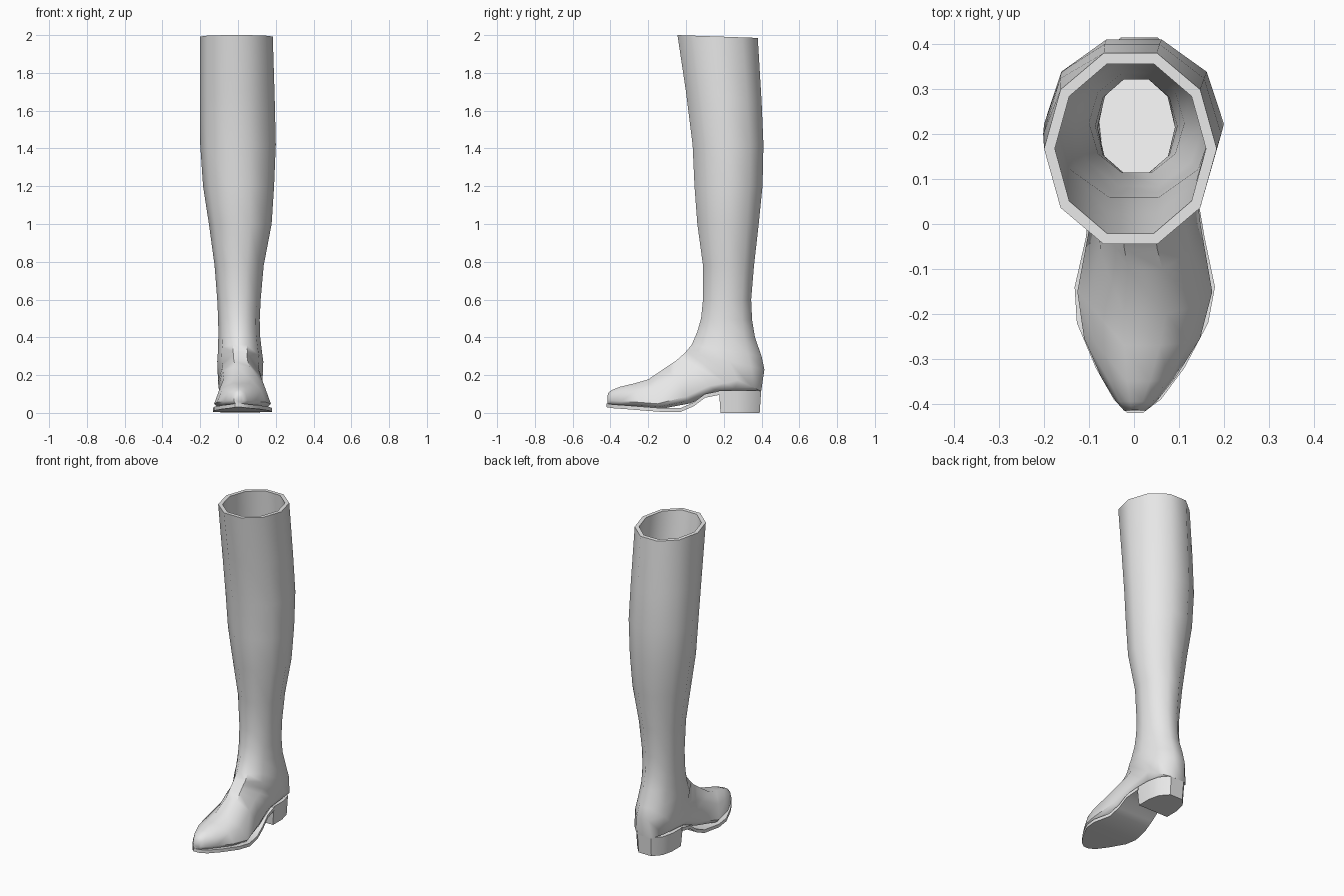
import bpy, bmesh, math

if "Cube" in bpy.data.objects:
    bpy.data.objects.remove(bpy.data.objects["Cube"], do_unlink=True)

leather = bpy.data.materials.new("grey leather")
leather.use_nodes = True
leather.diffuse_color = (0.8, 0.8, 0.8, 1)
leather.node_tree.nodes["Principled BSDF"].inputs["Base Color"].default_value = (0.8, 0.8, 0.8, 1)

SIDES = 10
STEP = 2 * math.pi / SIDES


def loft(name, rings, angle=40):
    """Skin a list of point rings and cap both ends."""
    bm = bmesh.new()
    loops = [[bm.verts.new(p) for p in ring] for ring in rings]
    n = len(loops[0])
    for a, b in zip(loops, loops[1:]):
        for i in range(n):
            j = (i + 1) % n
            bm.faces.new((a[i], a[j], b[j], b[i]))
    bm.faces.new(loops[0])
    bm.faces.new(loops[-1])
    bmesh.ops.recalc_face_normals(bm, faces=bm.faces)
    mesh = bpy.data.meshes.new(name)
    bm.to_mesh(mesh)
    bm.free()
    mesh.materials.append(leather)
    obj = bpy.data.objects.new(name, mesh)
    bpy.context.collection.objects.link(obj)
    bpy.ops.object.select_all(action="DESELECT")
    obj.select_set(True)
    bpy.context.view_layer.objects.active = obj
    bpy.ops.object.shade_smooth_by_angle(angle=math.radians(angle))
    return obj


def section(yf, zf, yb, zb, cx, hw, widest=0.5, inset=0.0):
    """Closed section from a front/top point to a back/bottom point."""
    length = math.hypot(yb - yf, zb - zf)
    dy, dz = (yb - yf) / length * inset, (zb - zf) / length * inset
    yf, zf, yb, zb, hw = yf + dy, zf + dz, yb - dy, zb - dz, hw - inset
    power = 1 - (widest - 0.5) * 1.4
    points = []
    for i in range(SIDES):
        a = (i + 0.5) * STEP
        s, w = math.cos(a) / math.cos(STEP / 2), math.sin(a)
        if s < 0:
            w = math.copysign(abs(w) ** power, w)
            u = widest - (1 - widest) * s
        else:
            u = widest * (1 - s)
        points.append((cx + hw * w, yf + (yb - yf) * u, zf + (zb - zf) * u))
    return points


# Shaft and ankle: front y, front z, back y, back z, centre x, half width, widest
shaft = [
    (-0.045, 2.0, 0.38, 1.985, -0.008, 0.192),
    (0.0, 1.7, 0.4, 1.65, -0.004, 0.198),
    (0.035, 1.42, 0.41, 1.42, 0, 0.2),
    (0.045, 1.2, 0.405, 1.2, 0.003, 0.188),
    (0.06, 1.0, 0.385, 1.0, 0.012, 0.166),
    (0.09, 0.78, 0.36, 0.78, 0.006, 0.13),
    (0.09, 0.6, 0.345, 0.6, 0.005, 0.115),
    (0.08, 0.5, 0.35, 0.49, 0.005, 0.11),
    (0.06, 0.43, 0.365, 0.4, 0.006, 0.11),
    (0.03, 0.36, 0.4, 0.3, 0.01, 0.116),
    (0.0, 0.325, 0.415, 0.23, 0.012, 0.122, 0.55),
    (-0.015, 0.31, 0.398, 0.115, 0.012, 0.118, 0.7),
]
# Instep and toe
foot = [
    (-0.03, 0.295, 0.29, 0.112, 0.012, 0.118, 0.75),
    (-0.055, 0.275, 0.17, 0.11, 0.015, 0.118, 0.8),
    (-0.1, 0.245, 0.02, 0.05, 0.025, 0.123, 0.82),
    (-0.2, 0.177, -0.14, 0.02, 0.024, 0.15, 0.82),
    (-0.27, 0.157, -0.25, 0.028, 0.018, 0.129, 0.78),
    (-0.35, 0.138, -0.34, 0.036, 0.01, 0.082, 0.75),
    (-0.395, 0.12, -0.395, 0.042, 0.005, 0.045, 0.7),
    (-0.414, 0.103, -0.416, 0.045, 0.002, 0.024, 0.6),
]
lining = [section(*r, inset=0.024) for r in reversed(shaft)]
outside = [section(*r) for r in shaft + foot]
loft("boot_upper", lining + outside, 50)

# Sole: y, right x, left x, bottom z
sole = [
    (-0.42, -0.015, 0.02, 0.03),
    (-0.39, -0.045, 0.06, 0.025),
    (-0.32, -0.085, 0.112, 0.02),
    (-0.22, -0.127, 0.165, 0.012),
    (-0.14, -0.132, 0.18, 0.006),
    (-0.03, -0.107, 0.157, 0.005),
    (0.04, -0.1, 0.145, 0.035),
    (0.1, -0.1, 0.137, 0.08),
    (0.185, -0.1, 0.126, 0.097),
]
loft("sole", [[(a, y, z), (b, y, z), (b, y, z + 0.02), (a, y, z + 0.02)]
              for y, a, b, z in sole])

# Heel block with a rounded back
half = [(1, 0.175), (1, 0.27), (0.84, 0.345), (0.42, 0.398)]
outline = half + [(-x, y) for x, y in reversed(half)]


def heel_ring(z, scale):
    return [(0.012 + x * 0.112 * scale, 0.285 + (y - 0.285) * scale, z) for x, y in outline]


loft("heel", [heel_ring(0, 0.93), heel_ring(0.05, 0.96), heel_ring(0.118, 1)])
